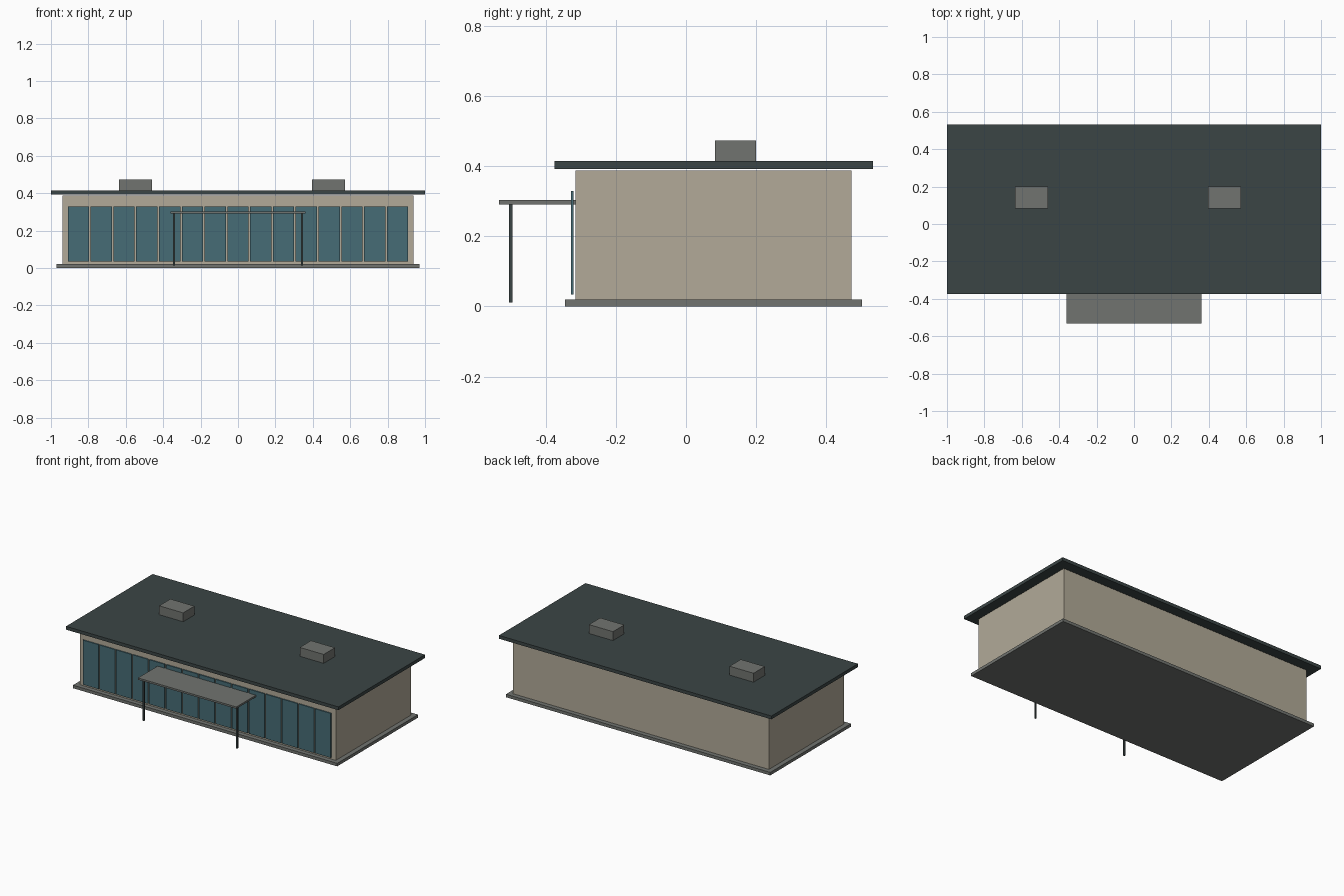
import bpy

if "Cube" in bpy.data.objects:
    bpy.data.objects.remove(bpy.data.objects["Cube"])


def material(name, rgb):
    m = bpy.data.materials.new(name)
    m.diffuse_color = (*rgb, 1)
    m.use_nodes = True
    m.node_tree.nodes["Principled BSDF"].inputs["Base Color"].default_value = m.diffuse_color
    return m


WALL = material("beige wall", (0.445, 0.402, 0.314))
ROOF = material("dark slate", (0.044, 0.060, 0.060))
GLASS = material("teal glass", (0.061, 0.150, 0.181))
GREY = material("concrete grey", (0.165, 0.174, 0.162))


def box(name, x, y, z, mat):
    """Box from (min, max) ranges on each axis."""
    v = [(a, b, c) for a in x for b in y for c in z]
    f = [(0, 1, 3, 2), (4, 6, 7, 5), (0, 4, 5, 1),
         (2, 3, 7, 6), (0, 2, 6, 4), (1, 5, 7, 3)]
    me = bpy.data.meshes.new(name)
    me.from_pydata(v, [], f)
    me.materials.append(mat)
    ob = bpy.data.objects.new(name, me)
    bpy.context.collection.objects.link(ob)
    return ob


# Main volumes: slab, walls, overhanging flat roof
box("floor_slab", (-0.97, 0.97), (-0.345, 0.502), (0, 0.02), GREY)
box("walls", (-0.939, 0.939), (-0.315, 0.472), (0.02, 0.387), WALL)
box("roof", (-1, 1), (-0.375, 0.533), (0.392, 0.414), ROOF)

# Row of glass panels along the front
COUNT, GAP, HALF = 15, 0.008, 0.91
pitch = (2 * HALF + GAP) / COUNT
for i in range(COUNT):
    x0 = -HALF + i * pitch
    box(f"window_panel_{i + 1}", (x0, x0 + pitch - GAP),
        (-0.328, -0.321), (0.034, 0.329), GLASS)

# Entrance canopy on two thin posts
box("canopy", (-0.361, 0.361), (-0.533, -0.315), (0.291, 0.303), GREY)
for side, cx in (("left", -0.343), ("right", 0.343)):
    box(f"canopy_post_{side}", (cx - 0.005, cx + 0.005),
        (-0.504, -0.494), (0.012, 0.292), ROOF)

# Rooftop units
for side, cx in (("left", -0.548), ("right", 0.484)):
    box(f"rooftop_unit_{side}", (cx - 0.088, cx + 0.088),
        (0.082, 0.2), (0.414, 0.473), GREY)
